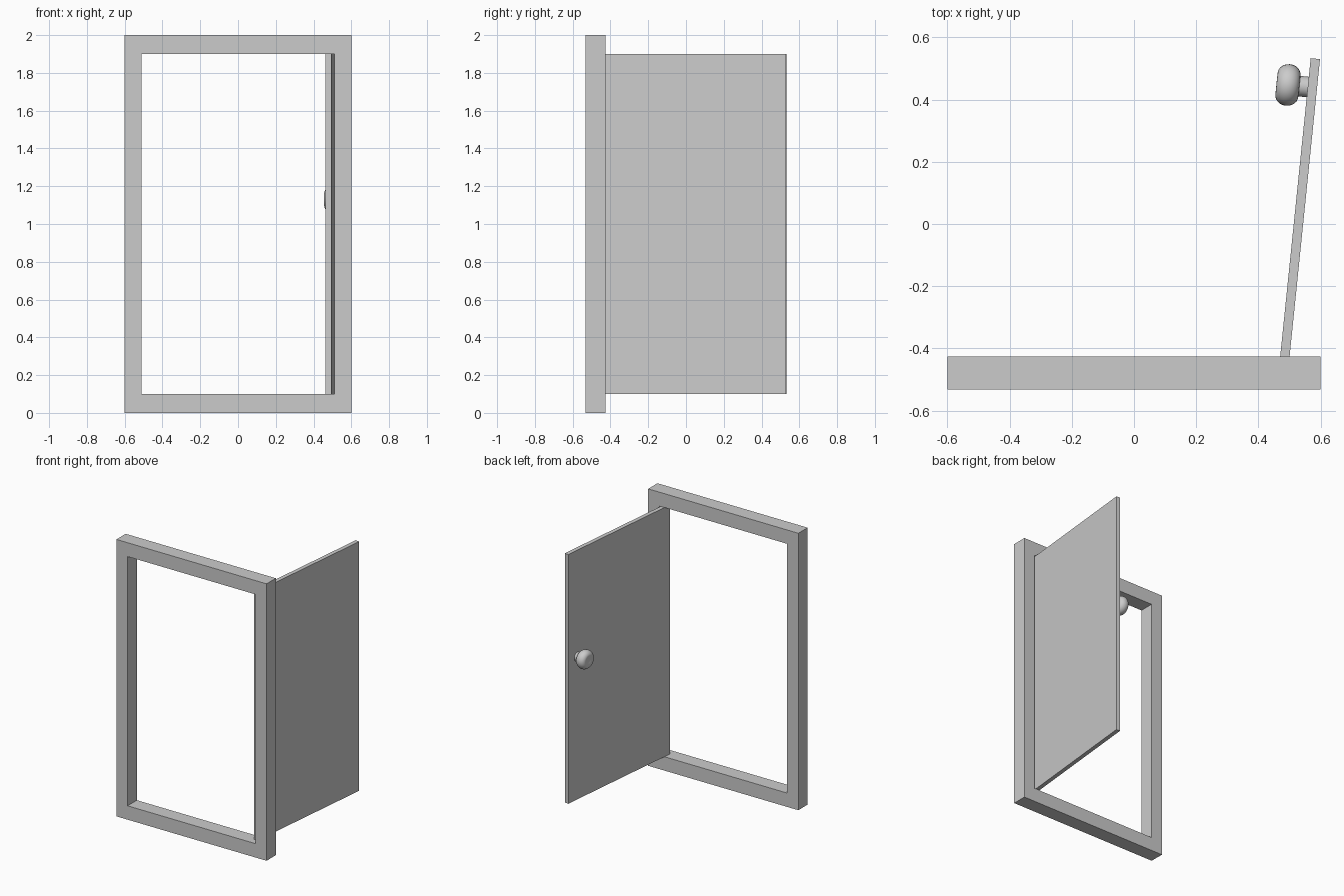
import bpy, bmesh, math
from mathutils import Matrix, Vector

if "Cube" in bpy.data.objects:
    bpy.data.objects.remove(bpy.data.objects["Cube"])


def finish(name, bm, matrix=Matrix()):
    bmesh.ops.recalc_face_normals(bm, faces=bm.faces)
    me = bpy.data.meshes.new(name)
    bm.to_mesh(me)
    bm.free()
    ob = bpy.data.objects.new(name, me)
    ob.matrix_world = matrix
    bpy.context.collection.objects.link(ob)
    return ob


def prism(name, loops, y0, y1):
    """Ring between an outer and inner x-z loop, extruded along y."""
    bm = bmesh.new()
    outer, inner = [[bm.verts.new((x, y0, z)) for x, z in lp] for lp in loops]
    n = len(outer)
    faces = [bm.faces.new((outer[i], outer[(i + 1) % n], inner[(i + 1) % n], inner[i]))
             for i in range(n)]
    ext = bmesh.ops.extrude_face_region(bm, geom=faces, use_keep_orig=True)["geom"]
    verts = [g for g in ext if isinstance(g, bmesh.types.BMVert)]
    bmesh.ops.translate(bm, verts=verts, vec=(0, y1 - y0, 0))
    return finish(name, bm)


def box(name, lo, hi, matrix):
    bm = bmesh.new()
    bmesh.ops.create_cube(bm, size=1)
    lo, hi = Vector(lo), Vector(hi)
    bmesh.ops.scale(bm, verts=bm.verts, vec=hi - lo)
    bmesh.ops.translate(bm, verts=bm.verts, vec=(lo + hi) / 2)
    return finish(name, bm, matrix)


def lathe(name, profile, matrix, steps=32):
    """Spin (distance, radius) points around the local -x axis."""
    bm = bmesh.new()
    vs = [bm.verts.new((-d, 0, r)) for d, r in profile]
    es = [bm.edges.new(p) for p in zip(vs, vs[1:])]
    bmesh.ops.spin(bm, geom=vs + es, cent=(0, 0, 0), axis=(1, 0, 0),
                   angle=2 * math.pi, steps=steps)
    bmesh.ops.remove_doubles(bm, verts=bm.verts, dist=1e-5)
    ob = finish(name, bm, matrix)
    bpy.context.view_layer.objects.active = ob
    ob.select_set(True)
    bpy.ops.object.shade_smooth_by_angle(angle=math.radians(40))
    ob.select_set(False)
    return ob


# Frame
rect = lambda w, z0, z1: [(-w, z0), (w, z0), (w, z1), (-w, z1)]
prism("door_frame", [rect(0.6, 0, 2), rect(0.51, 0.1, 1.9)], -0.531, -0.425)

# Open door panel, swung about its hinge edge
hinge = Matrix.Translation((0.464, -0.482, 0)) @ Matrix.Rotation(math.radians(-5.84), 4, 'Z')
box("door_panel", (0, 0, 0.1), (0.03, 1.02, 1.9), hinge)

# Knob on a short stem, on the inner face of the door
knob_at = hinge @ Matrix.Translation((0, 0.927, 1.13))
lathe("knob_stem", [(-0.005, 0), (-0.005, 0.033), (0.035, 0.033), (0.035, 0)], knob_at)
rim = [(0.064 + 0.037 * math.sin(a), 0.035 + 0.032 * math.cos(a))
       for a in (math.radians(-90 + 180 * i / 12) for i in range(13))]
lathe("knob", [(0.03, 0)] + rim + [(0.098, 0.018), (0.096, 0)], knob_at)
